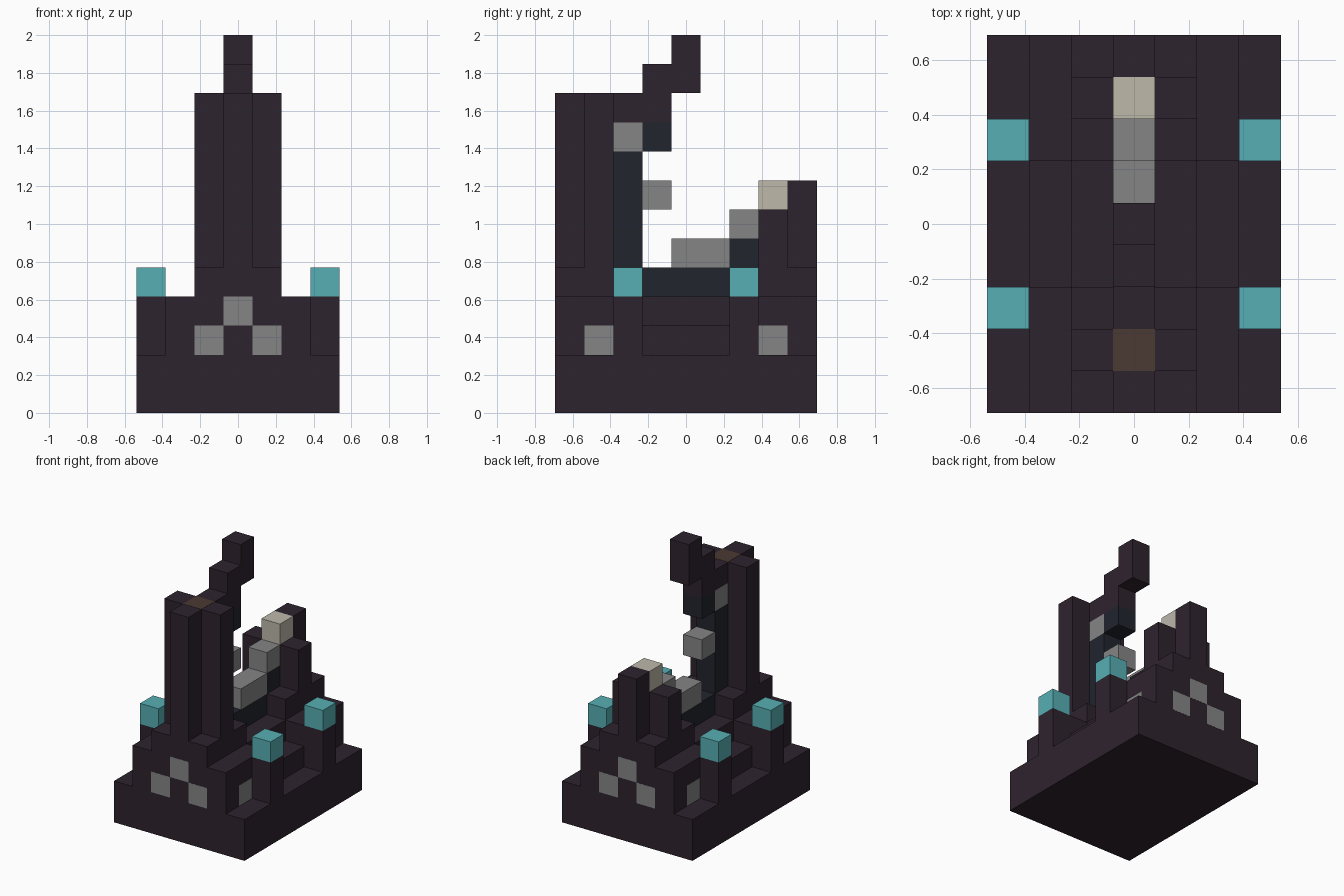
import bpy
import bmesh
from mathutils import Vector

cube = bpy.data.objects.get("Cube")
if cube:
    bpy.data.objects.remove(cube)

U = 2 / 13       # edge of one block
PLATE = 0.003    # thickness of inlaid plates


def material(name, rgb):
    mat = bpy.data.materials.new(name)
    mat.use_nodes = True
    color = (*rgb, 1)
    mat.diffuse_color = color
    mat.node_tree.nodes["Principled BSDF"].inputs["Base Color"].default_value = color
    return mat


PURPLE = material("dark_purple_stone", (0.027, 0.017, 0.027))
NAVY = material("dark_blue_stone", (0.015, 0.018, 0.027))
CYAN = material("cyan_crystal", (0.095, 0.43, 0.46))
GREY = material("grey_stone", (0.235, 0.235, 0.235))
PALE = material("pale_stone", (0.51, 0.48, 0.40))
BROWN = material("brown_stone", (0.069, 0.042, 0.032))


def box(name, mat, low, high):
    """Box between two corners in world units."""
    low, high = Vector(low), Vector(high)
    bm = bmesh.new()
    bmesh.ops.create_cube(bm, size=1)
    bmesh.ops.scale(bm, vec=high - low, verts=bm.verts)
    bmesh.ops.translate(bm, vec=(low + high) / 2, verts=bm.verts)
    mesh = bpy.data.meshes.new(name)
    bm.to_mesh(mesh)
    bm.free()
    mesh.materials.append(mat)
    obj = bpy.data.objects.new(name, mesh)
    bpy.context.collection.objects.link(obj)


def blocks(name, mat, x, y, z):
    """Box filling inclusive block ranges; x and y are counted from the centre."""
    box(name, mat,
        ((x[0] - 0.5) * U, (y[0] - 0.5) * U, z[0] * U),
        ((x[1] + 0.5) * U, (y[1] + 0.5) * U, (z[1] + 1) * U))


def plate(name, mat, centre, axis):
    """Thin square plate on a wall or roof, facing along the given axis."""
    centre = Vector(centre) * U
    half = Vector((U / 2, U / 2, U / 2))
    half[axis] = PLATE / 2
    box(name, mat, centre - half, centre + half)


# Foundation and the raised floor
blocks("foundation", PURPLE, (-3, 3), (-4, 4), (0, 1))
blocks("floor", PURPLE, (-2, 2), (-1, 1), (2, 2))
blocks("inner_floor", PURPLE, (-1, 1), (-1, 1), (3, 3))
blocks("floor_channel", NAVY, (0, 0), (-1, 1), (4, 4))

# End platforms with footings, corner posts and inlaid marks
for s, end in ((-1, "front"), (1, "back")):
    span = tuple(sorted((s * 2, s * 4)))
    blocks(end + "_platform", PURPLE, (-2, 2), span, (2, 3))
    blocks(end + "_footing", PURPLE, (-1, 1), span, (4, 4))
    for x, z in ((-1, 2.5), (0, 3.5), (1, 2.5)):
        plate(end + "_mark", GREY, (x, s * 4.5, z), 1)
    for t, side in ((-1, "right"), (1, "left")):
        blocks(f"{end}_{side}_post", PURPLE, (t * 3,) * 2, (s * 2,) * 2, (2, 3))
        blocks(f"{end}_{side}_crystal", CYAN, (t * 3,) * 2, (s * 2,) * 2, (4, 4))
        plate(f"{end}_{side}_side_mark", GREY, (t * 2.5, s * 3, 2.5), 0)

# Tall front tower
blocks("front_tower_core", PURPLE, (0, 0), (-4, -3), (5, 10))
blocks("front_tower_inner_face", NAVY, (0, 0), (-2, -2), (5, 8))
blocks("front_tower_inner_block", GREY, (0, 0), (-2, -2), (9, 9))
plate("front_tower_cap", BROWN, (0, -3, 11), 2)

# Short back tower
blocks("back_tower_core", PURPLE, (0, 0), (3, 3), (5, 6))
blocks("back_tower_rear", PURPLE, (0, 0), (4, 4), (5, 7))
blocks("back_tower_inner_face", NAVY, (0, 0), (2, 2), (5, 5))
blocks("back_tower_top_block", PALE, (0, 0), (3, 3), (7, 7))

# Side columns of both towers
for t, side in ((-1, "right"), (1, "left")):
    blocks(f"front_tower_{side}_column", PURPLE, (t, t), (-3, -3), (5, 10))
    blocks(f"back_tower_{side}_column", PURPLE, (t, t), (3, 3), (5, 6))

# Stepped arm reaching over the middle
blocks("arm_root", PURPLE, (0, 0), (-2, -1), (10, 10))
blocks("arm_underside", NAVY, (0, 0), (-1, -1), (9, 9))
blocks("arm_step", PURPLE, (0, 0), (-1, -1), (11, 11))
blocks("arm_tip", PURPLE, (0, 0), (0, 0), (11, 12))

# Grey blocks inside
blocks("tower_ledge", GREY, (0, 0), (-1, -1), (7, 7))
blocks("lower_stair", GREY, (0, 0), (0, 1), (5, 5))
blocks("upper_stair", GREY, (0, 0), (2, 2), (6, 6))
